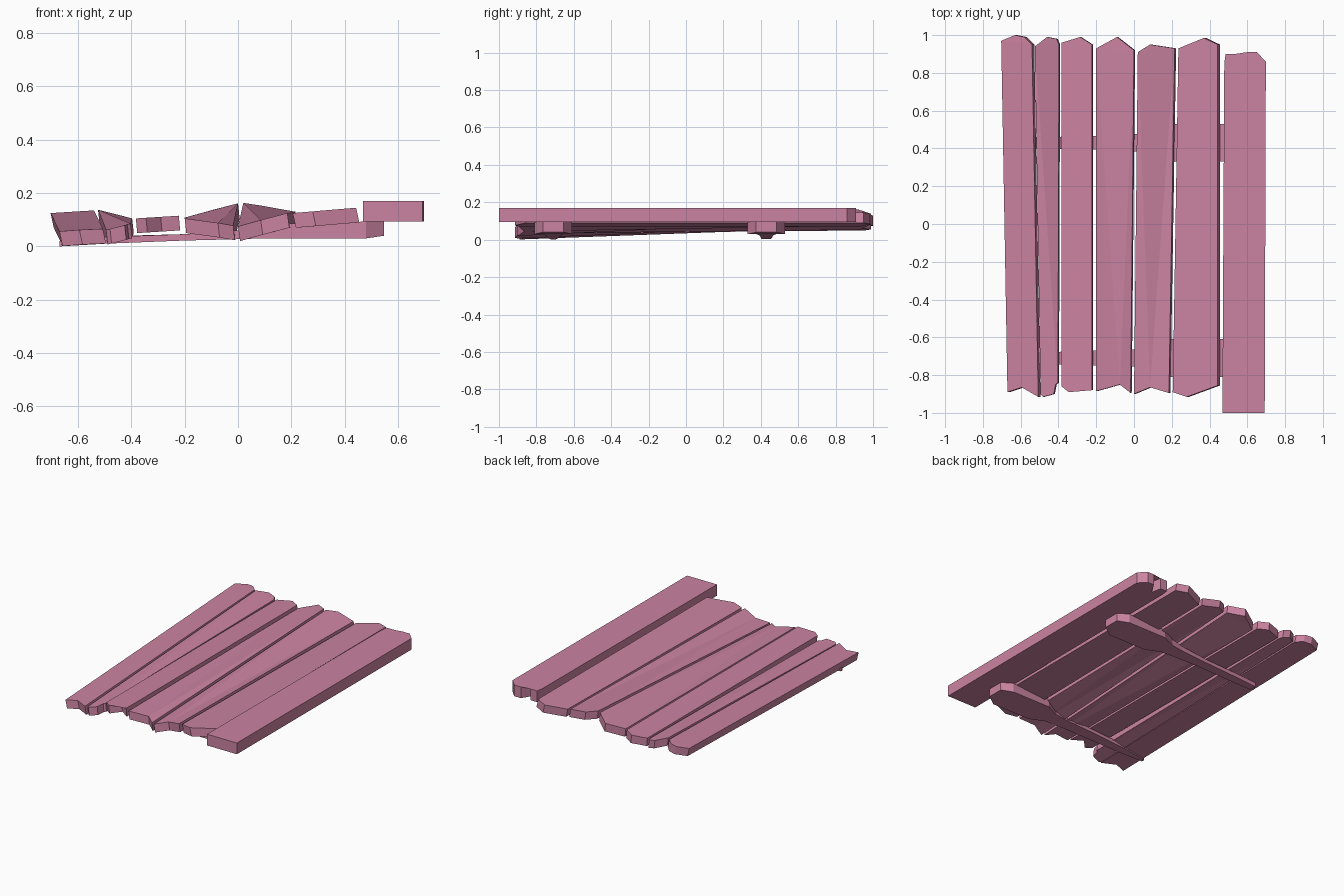
import bpy, bmesh

if "Cube" in bpy.data.objects:
    bpy.data.objects.remove(bpy.data.objects["Cube"])

mat = bpy.data.materials.new("pink_wood")
mat.diffuse_color = (0.6, 0.23, 0.36, 1)
mat.use_nodes = True
mat.node_tree.nodes["Principled BSDF"].inputs["Base Color"].default_value = mat.diffuse_color


def finish(bm, name):
    bmesh.ops.recalc_face_normals(bm, faces=bm.faces[:])
    me = bpy.data.meshes.new(name)
    bm.to_mesh(me)
    bm.free()
    me.materials.append(mat)
    ob = bpy.data.objects.new(name, me)
    bpy.context.collection.objects.link(ob)
    return ob


def plank(name, front, back, zf, zb, thick=0.055, dx=0.012):
    """Prism from a plan outline; zf, zb = top heights (left, right) at the ends."""
    outline = front + back[::-1]

    def top(x, y):
        v = (y + 0.9) / 1.85
        v = min(max(v, 0), 1)
        left = front[0][0] + (back[0][0] - front[0][0]) * v
        right = front[-1][0] + (back[-1][0] - front[-1][0]) * v
        u = min(max((x - left) / (right - left), 0), 1)
        f = zf[0] + (zf[1] - zf[0]) * u
        b = zb[0] + (zb[1] - zb[0]) * u
        return f + (b - f) * v

    bm = bmesh.new()
    hi = [bm.verts.new((x, y, top(x, y))) for x, y in outline]
    lo = [bm.verts.new((x + dx, y, max(top(x, y) - thick, 0.0))) for x, y in outline]
    n = len(hi)
    caps = [bm.faces.new(hi), bm.faces.new(lo[::-1])]
    for i in range(n):
        j = (i + 1) % n
        bm.faces.new((hi[i], lo[i], lo[j], hi[j]))
    bmesh.ops.triangulate(bm, faces=caps)
    return finish(bm, name)


def rail(name, yc, sections):
    """Loft of rectangles: x, half width, bottom, top."""
    bm = bmesh.new()
    rings = []
    for x, w, z0, z1 in sections:
        rings.append([bm.verts.new(p) for p in (
            (x, yc - w, z0), (x, yc + w, z0), (x, yc + w, z1), (x, yc - w, z1))])
    for a, b in zip(rings, rings[1:]):
        for i in range(4):
            j = (i + 1) % 4
            bm.faces.new((a[i], a[j], b[j], b[i]))
    bm.faces.new(rings[0])
    bm.faces.new(rings[-1][::-1])
    return finish(bm, name)


# Weathered deck planks, left to right
plank("plank_1", [(-.67, -.89), (-.595, -.865), (-.507, -.915)],
      [(-.703, .97), (-.63, 1.0), (-.58, .99), (-.54, .95)],
      (.056, .066), (.125, .135))
plank("plank_2", [(-.495, -.9), (-.48, -.915), (-.425, -.9), (-.415, -.85), (-.403, -.84)],
      [(-.525, .94), (-.46, .99), (-.41, .98), (-.397, .95)],
      (.062, .085), (.138, .105), dx=.006)
plank("plank_3", [(-.383, -.86), (-.345, -.89), (-.29, -.83), (-.222, -.88)],
      [(-.383, .96), (-.285, .99), (-.222, .95)],
      (.105, .115), (.105, .115), dx=.005)
plank("plank_4", [(-.2, -.885), (-.075, -.85), (-.018, -.895)],
      [(-.2, .93), (-.09, .99), (0, .92)],
      (.105, .078), (.108, .163), dx=.006)
plank("plank_5", [(0, -.9), (.085, -.865), (.185, -.895)],
      [(.02, .91), (.085, .95), (.215, .93)],
      (.075, .125), (.165, .13), dx=.008)
plank("plank_6", [(.205, -.89), (.28, -.915), (.443, -.855)],
      [(.235, .93), (.37, .985), (.443, .95)],
      (.125, .145), (.125, .145))
# Wide raised edge plank with a notched end
plank("edge_plank", [(.468, -1.0), (.692, -1.0)],
      [(.478, .85), (.485, .9), (.535, .9), (.55, .83), (.6, .91), (.65, .91), (.698, .86)],
      (.17, .17), (.17, .17), thick=.076, dx=0)

# Cross rails under the deck, broken thin on the left
wide = [(0, .045, .027, .06), (.09, .055, .03, .075), (.19, .1, .03, .085),
        (.48, .1, .03, .093), (.548, .055, .04, .095)]
rail("front_rail", -.71, [(-.67, .01, 0, .02), (-.5, .03, .01, .035),
                          (-.2, .04, .022, .046)] + wide)
rail("back_rail", .43, [(-.62, .025, .005, .035), (-.5, .03, .01, .038),
                        (-.2, .035, .022, .046)] + wide)
